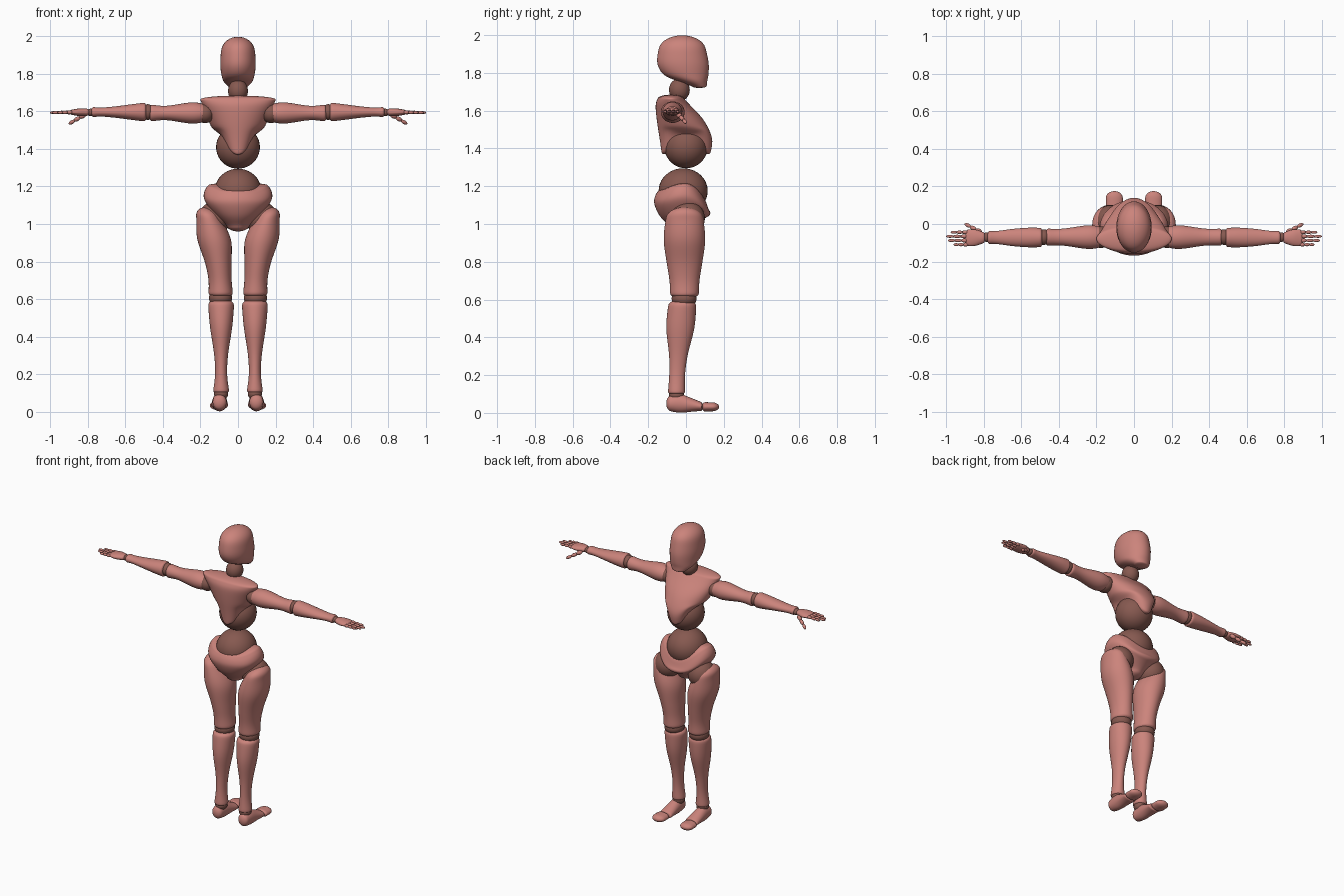
import bpy, bmesh, math
from mathutils import Matrix, Vector

cube = bpy.data.objects.get("Cube")
if cube:
    bpy.data.objects.remove(cube, do_unlink=True)

SIDES = 24
STEPS = 3
DOME = [math.radians(angle) for angle in (20, 40, 60, 80)]


def make_material(name, color):
    mat = bpy.data.materials.new(name)
    mat.use_nodes = True
    mat.diffuse_color = color
    mat.node_tree.nodes["Principled BSDF"].inputs["Base Color"].default_value = color
    return mat


skin = make_material("rose_shell", (0.6, 0.23, 0.2, 1))
joint = make_material("brown_joint", (0.24, 0.1, 0.08, 1))


def finish(name, bm, mat, mirror):
    """Turn a bmesh into a smooth object, optionally mirrored across x."""
    bmesh.ops.recalc_face_normals(bm, faces=bm.faces)
    for face in bm.faces:
        face.smooth = True
    mesh = bpy.data.meshes.new(name)
    bm.to_mesh(mesh)
    bm.free()
    mesh.materials.append(mat)
    obj = bpy.data.objects.new(name, mesh)
    bpy.context.collection.objects.link(obj)
    if mirror:
        obj.modifiers.new("mirror", "MIRROR").use_mirror_merge = False
    return obj


def smooth_rings(rings):
    """Pass a smooth curve through the key rings."""
    keys = [Vector((*ring, 0)[:4]) for ring in rings]
    result = [keys[0]]
    for i in range(len(keys) - 1):
        start, end = keys[i], keys[i + 1]
        pull_a = (end - keys[max(i - 1, 0)]) / 2
        pull_b = (keys[min(i + 2, len(keys) - 1)] - start) / 2
        for k in range(1, STEPS + 1):
            t = k / STEPS
            rise = t * t * (3 - 2 * t)
            result.append(start.lerp(end, rise) + pull_a * t * (1 - t) ** 2
                          - pull_b * t * t * (1 - t))
    return result


def domed(ring, depth):
    """Rings that close an end with a rounded dome."""
    t, ra, rb, shift = ring
    return [Vector((t + depth * math.sin(a), ra * math.cos(a), rb * math.cos(a), shift))
            for a in DOME]


def loft(name, axis, centre, rings, caps, mirror=True, bend=None):
    """Skin oval rings (position, radius a, radius b, shift of b) along an axis."""
    body = smooth_rings(rings)
    body = domed(body[0], -caps[0])[::-1] + body + domed(body[-1], caps[1])
    bm = bmesh.new()
    loops = []
    for t, ra, rb, shift in body:
        loop = []
        for i in range(SIDES):
            angle = math.tau * i / SIDES
            u = centre[0] + ra * math.cos(angle)
            v = centre[1] + shift + rb * math.sin(angle)
            co = Vector({"x": (t, u, v), "y": (u, t, v), "z": (u, v, t)}[axis])
            if bend:
                bend(co)
            loop.append(bm.verts.new(co))
        loops.append(loop)
    for low, high in zip(loops, loops[1:]):
        for i in range(SIDES):
            j = (i + 1) % SIDES
            bm.faces.new((low[i], low[j], high[j], high[i]))
    bm.faces.new(loops[0])
    bm.faces.new(loops[-1])
    obj = finish(name, bm, skin, mirror)
    mod = obj.modifiers.new("smooth", "SUBSURF")
    mod.levels = mod.render_levels = 1


def ball(name, centre, radii, mirror=True):
    bm = bmesh.new()
    mat = Matrix.Translation(centre) @ Matrix.Diagonal((*radii, 1))
    bmesh.ops.create_uvsphere(bm, u_segments=32, v_segments=20, radius=1, matrix=mat)
    finish(name, bm, joint, mirror)


def digit(name, start, end, radius, count=3):
    """A finger as a chain of overlapping, tapering beads."""
    start, end = Vector(start), Vector(end)
    step = (end - start) / count
    turn = step.to_track_quat("X", "Z").to_matrix().to_4x4()
    bm = bmesh.new()
    for i in range(count):
        r = radius * (1 - i / 8)
        mat = (Matrix.Translation(start + step * (i + 0.5)) @ turn
               @ Matrix.Diagonal((step.length * 0.6, r, r, 1)))
        bmesh.ops.create_uvsphere(bm, u_segments=12, v_segments=8, radius=1, matrix=mat)
    finish(name, bm, skin, True)


def clamp(value):
    return max(0, min(1, value))


# Chest shell arches upward at the sides
def arch_chest(co):
    co.z += 0.1 * clamp((1.52 - co.z) / 0.15) * clamp((co.x / 0.085) ** 2)


# Pelvis shell is cut low at the belly side
def drop_pelvis(co):
    depth = 0.12 if co.y > 0 else 0.035
    co.z -= depth * clamp((co.z - 1) / 0.2) * clamp((co.y / 0.12) ** 2)


# Thighs lean outward toward the hips
def spread_thigh(co):
    co.x += 0.35 * (co.z - 0.6) ** 2


# Head and neck
loft("head", "z", (0, 0), [
    (1.73, 0.05, 0.04, 0.07), (1.757, 0.076, 0.08, 0.033), (1.79, 0.088, 0.12, 0),
    (1.85, 0.096, 0.138, -0.016), (1.92, 0.092, 0.128, -0.02)], (0.01, 0.08), mirror=False)
ball("neck", (0, -0.035, 1.71), (0.053, 0.055, 0.06), False)

# Torso
loft("chest", "z", (0, 0), [
    (1.37, 0.085, 0.13), (1.45, 0.122, 0.141), (1.55, 0.158, 0.126, -0.03),
    (1.63, 0.19, 0.092, -0.07), (1.665, 0.205, 0.07, -0.08)], (0.005, 0.02),
    mirror=False, bend=arch_chest)
ball("belly", (0, 0, 1.41), (0.117, 0.115, 0.115), False)
loft("pelvis", "z", (0, -0.02), [
    (0.99, 0.06, 0.07), (1.05, 0.125, 0.12), (1.13, 0.182, 0.15),
    (1.18, 0.18, 0.145), (1.21, 0.16, 0.13)], (0.03, 0.01), mirror=False, bend=drop_pelvis)
ball("waist", (0, -0.015, 1.175), (0.125, 0.13, 0.12), False)

# Legs
ball("hip_joints", (0.125, 0.01, 1.03), (0.085, 0.09, 0.09))
loft("thighs", "z", (0.092, -0.008), [
    (0.63, 0.066, 0.077), (0.7, 0.062, 0.08), (0.8, 0.072, 0.096),
    (0.92, 0.092, 0.112), (1.03, 0.066, 0.1)], (0.025, 0.06), bend=spread_thigh)
ball("knees", (0.093, -0.01, 0.605), (0.062, 0.066, 0.05))
loft("shins", "z", (0.09, -0.03), [
    (0.11, 0.043, 0.046, -0.02), (0.2, 0.032, 0.042, -0.017), (0.31, 0.038, 0.05, -0.01),
    (0.45, 0.06, 0.076), (0.57, 0.07, 0.075, 0.01)], (0.015, 0.03))
ball("ankles", (0.09, -0.05, 0.095), (0.038, 0.04, 0.035))
loft("feet", "y", (0.098, 0.05), [
    (-0.08, 0.037, 0.042), (-0.03, 0.04, 0.05), (0.03, 0.043, 0.036, -0.008),
    (0.08, 0.046, 0.024, -0.016)], (0.025, 0.008))
loft("toes", "y", (0.105, 0.032), [(0.1, 0.046, 0.025), (0.14, 0.046, 0.024)], (0.016, 0.036))

# Arms
ball("shoulder_joints", (0.175, -0.07, 1.59), (0.05, 0.058, 0.052))
loft("upper_arms", "x", (-0.07, 1.592), [
    (0.19, 0.058, 0.05), (0.25, 0.064, 0.058), (0.38, 0.045, 0.038),
    (0.46, 0.046, 0.045)], (0.03, 0.016))
ball("elbows", (0.482, -0.07, 1.597), (0.035, 0.042, 0.042))
loft("forearms", "x", (-0.072, 1.597), [
    (0.5, 0.052, 0.05), (0.56, 0.053, 0.043), (0.65, 0.046, 0.031),
    (0.73, 0.035, 0.024), (0.77, 0.035, 0.027)], (0.016, 0.015))
ball("wrists", (0.785, -0.07, 1.595), (0.022, 0.026, 0.02))

# Hands
loft("palms", "x", (-0.073, 1.596), [
    (0.81, 0.032, 0.02), (0.85, 0.045, 0.02), (0.885, 0.044, 0.014)], (0.02, 0.015))
for i, (label, tip) in enumerate((("index", 0.975), ("middle", 1), ("ring", 0.99),
                                  ("little", 0.96))):
    y = -0.044 - 0.022 * i
    digit(label + "_fingers", (0.885, y, 1.596), (tip, y, 1.594), 0.0105)
digit("thumbs", (0.815, -0.045, 1.585), (0.9, 0, 1.535), 0.0135)
